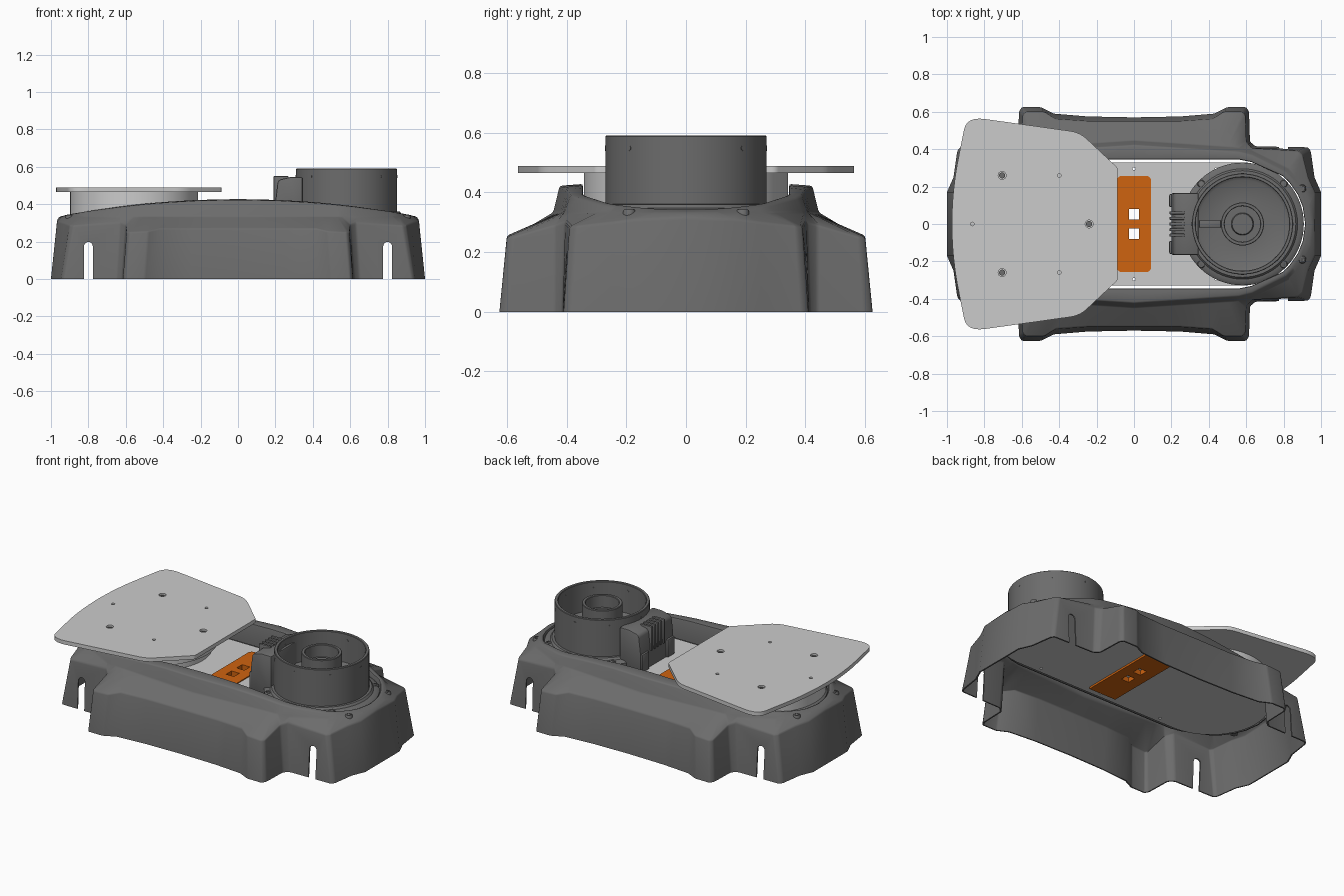
import bpy, bmesh
from math import sin, cos, pi, radians
from mathutils import Vector, Matrix

if "Cube" in bpy.data.objects:
    bpy.data.objects.remove(bpy.data.objects["Cube"])


def material(name, *rgb):
    m = bpy.data.materials.new(name)
    m.diffuse_color = (*rgb, 1)
    m.use_nodes = True
    m.node_tree.nodes["Principled BSDF"].inputs["Base Color"].default_value = m.diffuse_color
    return m


DARK, ORANGE = material("dark_grey", .15, .15, .15), material("orange", .62, .125, .005)


def finish(ob, mat=None, angle=35):
    """Apply modifiers, shade smooth with sharp edges, set the colour."""
    bpy.ops.object.select_all(action='DESELECT')
    ob.select_set(True)
    bpy.context.view_layer.objects.active = ob
    bpy.ops.object.convert(target='MESH')
    bpy.ops.object.shade_smooth_by_angle(angle=radians(angle))
    if mat:
        ob.data.materials.append(mat)
    return ob


def add_object(name, data):
    ob = bpy.data.objects.new(name, data)
    bpy.context.collection.objects.link(ob)
    return ob


def from_bmesh(name, bm):
    me = bpy.data.meshes.new(name)
    bm.to_mesh(me)
    bm.free()
    return add_object(name, me)


def circle(cx, cy, r, n=24):
    return [(cx + r * cos(2 * pi * i / n), cy + r * sin(2 * pi * i / n)) for i in range(n)]


def rounded(pts, cuts, steps=6):
    """Round each polygon corner, cutting back along its edges."""
    out, n = [], len(pts)
    for i, d in enumerate(cuts):
        a, p, b = (Vector(pts[(i + k) % n]) for k in (-1, 0, 1))
        s = p + (a - p).normalized() * min(d, (a - p).length * .45)
        e = p + (b - p).normalized() * min(d, (b - p).length * .45)
        for j in range(steps + 1):
            t = j / steps
            out.append(s * (1 - t) ** 2 + p * 2 * t * (1 - t) + e * t * t)
    return out


def rect(cx, cy, hx, hy):
    return [(cx - hx, cy - hy), (cx + hx, cy - hy), (cx + hx, cy + hy), (cx - hx, cy + hy)]


def plate(name, outlines, z0, z1, mat=None):
    """Flat sheet; inner outlines become holes."""
    cu = bpy.data.curves.new(name, 'CURVE')
    cu.dimensions, cu.fill_mode, cu.extrude = '2D', 'BOTH', (z1 - z0) / 2
    for o in outlines:
        sp = cu.splines.new('POLY')
        sp.points.add(len(o) - 1)
        for p, c in zip(sp.points, o):
            p.co = (c[0], c[1], 0, 1)
        sp.use_cyclic_u = True
    ob = finish(add_object(name, cu))
    bm = bmesh.new()
    bm.from_mesh(ob.data)
    bmesh.ops.remove_doubles(bm, verts=bm.verts, dist=1e-5)
    bmesh.ops.recalc_face_normals(bm, faces=bm.faces)
    bmesh.ops.translate(bm, verts=bm.verts, vec=(0, 0, (z0 + z1) / 2))
    bm.to_mesh(ob.data)
    bm.free()
    return finish(ob, mat)


def lathe(name, cx, cy, profile, n=64, mat=DARK):
    bm = bmesh.new()
    vs = [bm.verts.new((r, 0, z)) for r, z in profile]
    es = [bm.edges.new(e) for e in zip(vs, vs[1:])]
    bmesh.ops.spin(bm, geom=vs + es, cent=(0, 0, 0), axis=(0, 0, 1), angle=2 * pi, steps=n)
    bmesh.ops.remove_doubles(bm, verts=bm.verts, dist=1e-5)
    bmesh.ops.recalc_face_normals(bm, faces=bm.faces)
    bmesh.ops.translate(bm, verts=bm.verts, vec=(cx, cy, 0))
    return finish(from_bmesh(name, bm), mat)


def box(name, lo, hi, bevel=.005):
    bm = bmesh.new()
    size, mid = Vector(hi) - Vector(lo), (Vector(hi) + Vector(lo)) / 2
    bmesh.ops.create_cube(bm, size=1, matrix=Matrix.Translation(mid) @ Matrix.Diagonal((*size, 1)))
    bmesh.ops.bevel(bm, geom=bm.edges[:], offset=bevel, segments=2, affect='EDGES', profile=.5)
    return finish(from_bmesh(name, bm), DARK)


# Body shell: quarter rings (y axis to x axis), mirrored and lofted upwards
foot = [(0, .57), (.25, .575), (.43, .59), (.5, .625), (.6, .625), (.615, .6), (.62, .44),
        (.65, .415), (.93, .41), (.945, .39), (.965, .25), (1, .17), (1, 0)]
shoulder = [(0, .55, .27), (.25, .55, .27), (.42, .562, .27), (.48, .6, .255), (.58, .6, .25),
            (.595, .582, .25), (.6, .44, .29), (.63, .405, .3), (.88, .39, .285), (.9, .37, .287),
            (.93, .25, .3), (.967, .17, .31), (.967, 0, .315)]
opening = [(Vector((x, .345)), Vector((0, 1))) for x in (0, .22, .36, .44, .5, .53, .56)]
for a in (82, 50, 42, 28, 16, 0):
    n = Vector((cos(radians(a)), sin(radians(a))))
    opening.append((Vector((.58, 0)) + n * .335, n))
rim_base, rim_out, rim_in, rim_low = [], [], [], []
for p, n in opening:
    w = .06 * (1 - p.x / .92) + .018
    z = .428 - .1 * p.x ** 2
    rim_base.append((*(p + n * (w + .022)), .333))
    rim_out.append((*(p + n * w), z - .006))
    rim_in.append((*p, z))
    rim_low.append((*p, .29))
bm = bmesh.new()
rings = []
for q in ([(x, y, 0) for x, y in foot], shoulder, rim_base, rim_out, rim_in, rim_low):
    r = q[::-1]
    full = (r + [(-x, y, z) for x, y, z in q[1:]] + [(-x, -y, z) for x, y, z in r[1:]]
            + [(x, -y, z) for x, y, z in q[1:-1]])
    rings.append([bm.verts.new(c) for c in full])
for lo, hi in zip(rings, rings[1:]):
    for i in range(len(lo)):
        j = (i + 1) % len(lo)
        bm.faces.new((lo[i], lo[j], hi[j], hi[i]))
shell = from_bmesh("body_shell", bm)
bev = shell.modifiers.new("soften", 'BEVEL')
bev.width, bev.segments, bev.angle_limit = .008, 2, radians(28)
sol = shell.modifiers.new("wall", 'SOLIDIFY')
sol.thickness, sol.offset = .008, -1

# Round-topped slots through the end side walls
slots = [[(s * .8 - .024, -.1), (s * .8 + .024, -.1)]
         + [(s * .8 + .024 * cos(pi * i / 10), .174 + .024 * sin(pi * i / 10)) for i in range(11)]
         for s in (-1, 1)]
cutter = plate("slot_cutter", slots, -.8, .8)
cutter.data.transform(Matrix.Rotation(pi / 2, 4, 'X'))
cutter.hide_render = True
cut = shell.modifiers.new("slots", 'BOOLEAN')
cut.operation, cut.object, cut.solver = 'DIFFERENCE', cutter, 'EXACT'
finish(shell, DARK)
bpy.data.objects.remove(cutter)

# Deck sheet with a window for the coloured panel
deck = [(s * (.57 + .33 * cos(a)), s * .33 * sin(a))
        for s in (1, -1) for a in (-pi / 2 + pi * i / 32 for i in range(33))]
window = rounded(rect(0, 0, .09, .255), [.03] * 4)
pin_holes = [circle(x, y, .008, 10) for x in (-.44, 0, .44) for y in (-.295, .295)]
plate("deck_plate", [deck, window] + pin_holes, .285, .297)
ports = [rect(0, s * .052, .027, .027) for s in (-1, 1)]
plate("orange_panel", [rounded(rect(0, 0, .092, .257), [.03] * 4)] + ports, .28, .303, ORANGE)
plate("orange_panel_lip", [rect(0, 0, .095, .28)] + ports, .272, .284, ORANGE)

# Mounting flanges and bolts at both ends
for side, sx in (("right", 1), ("left", -1)):
    lathe(side + "_flange", sx * .58, 0, [(.2, .297), (.328, .297), (.328, .335), (.315, .345),
                                          (.295, .348), (.285, .36), (.2, .362)])
    spots = [(.58 + a * .22, b * .215, .33) for a in (-1, 1) for b in (-1, 1)]
    spots += [(.9, b * .19, .323) for b in (-1, 1)]
    for x, y, z in spots:
        lathe(side + "_bolt", sx * x, y, [(0, z - .02), (.021, z - .02), (.021, z + .014), (.017, z + .02),
                                          (.011, z + .02), (.011, z + .01), (0, z + .01)], 20)

# Open drum with inner tube, hub and flush wall screws
lathe("drum", .58, 0, [(.27, .34), (.27, .587), (.267, .59), (.253, .59), (.25, .587), (.25, .41),
                       (.235, .4), (.115, .4), (.115, .573), (.112, .576), (.098, .576), (.095, .573),
                       (.095, .5), (.06, .5), (.055, .515), (.0, .515)], 80)
for i in range(8):
    bm = bmesh.new()
    bmesh.ops.create_cone(bm, cap_ends=True, segments=12, radius1=.009, radius2=.009, depth=.023,
                          matrix=Matrix.Rotation(pi / 4 * i, 4, 'Z') @ Matrix.Translation((.26, 0, .548))
                          @ Matrix.Rotation(pi / 2, 4, 'Y'))
    bmesh.ops.translate(bm, verts=bm.verts, vec=(.58, 0, 0))
    finish(from_bmesh("drum_wall_screw", bm), DARK)
box("drum_floor_bar", (.35, -.02, .39), (.465, .02, .415))

# Motor housing beside the drum, with cooling fins
bm = bmesh.new()
side = [(.2, .297), (.2, .42), (.212, .52), (.225, .532), (.28, .545), (.345, .545), (.345, .297)]
face = bm.faces.new([bm.verts.new((x, -.165, z)) for x, z in side])
ext = bmesh.ops.extrude_face_region(bm, geom=[face])
bmesh.ops.translate(bm, verts=[v for v in ext['geom'] if isinstance(v, bmesh.types.BMVert)], vec=(0, .33, 0))
bmesh.ops.recalc_face_normals(bm, faces=bm.faces)
housing = from_bmesh("motor_housing", bm)
hb = housing.modifiers.new("soften", 'BEVEL')
hb.width, hb.segments = .008, 2
finish(housing, DARK)
for i in range(5):
    y = -.06 + i * .03
    box("cooling_fin", (.19, y - .008, .4), (.27, y + .008, .55), .004)
for s in (-1, 1):
    box("housing_foot", (.188, s * .125 - .035, .297), (.25, s * .125 + .035, .41), .008)

# Turntable drum and the large top plate
lathe("turntable_drum", -.555, 0, [(0, .3), (.31, .3), (.31, .33), (.342, .345), (.342, .465), (0, .465)], 80, None)
half = [(-.087, .3), (-.29, .49), (-.895, .575)]
edge = [(-.975 + .07 * (y / .5) ** 2, y) for y in (.42, .28, .14, 0, -.14, -.28, -.42)]
outline = rounded(half + edge + [(x, -y) for x, y in half[::-1]],
                  [.015, .05, .1] + [.06] * 7 + [.1, .05, .015])
bolt_holes = [(-.705, .26), (-.705, -.26), (-.24, 0)]
plate("top_plate", [outline] + [circle(x, y, .021) for x, y in bolt_holes]
      + [circle(x, y, .01, 12) for x, y in ((-.865, 0), (-.4, .26), (-.4, -.26))], .465, .489)
for x, y in bolt_holes:
    lathe("plate_bolt", x, y, [(0, .464), (.016, .464), (.016, .48), (.009, .48), (.009, .473), (0, .473)], 20)
